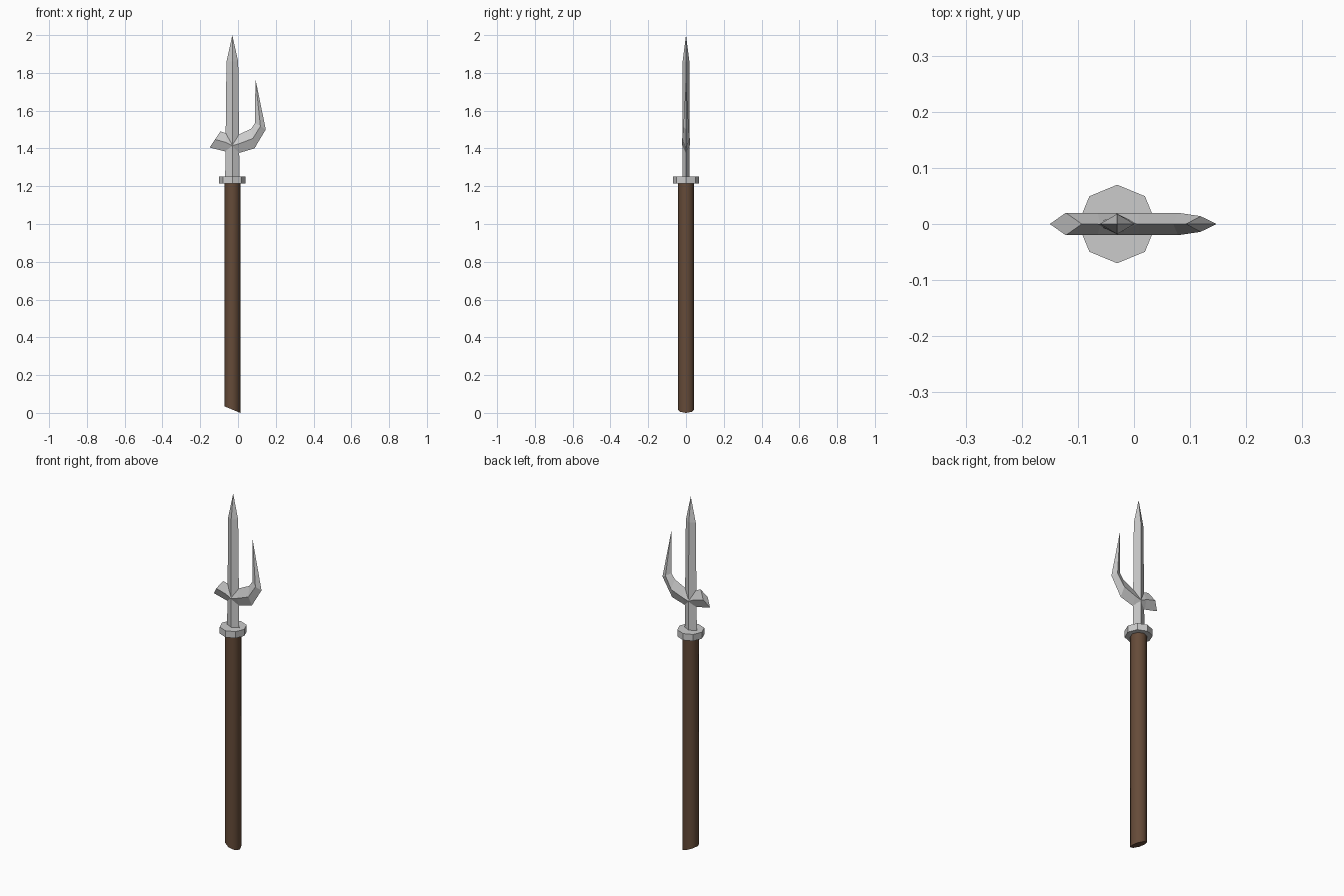
import bpy, math

if "Cube" in bpy.data.objects:
    bpy.data.objects.remove(bpy.data.objects["Cube"])

CX = -0.03  # axis of shaft and blade


def loft(name, rings):
    """Skin equal-length closed rings; a one-point ring becomes a tip."""
    verts, faces, idx = [], [], []
    for ring in rings:
        idx.append(list(range(len(verts), len(verts) + len(ring))))
        verts += ring
    for a, b in zip(idx, idx[1:]):
        n = len(a)
        for i in range(n):
            j = (i + 1) % n
            faces.append((a[i], a[j], b[0]) if len(b) == 1
                         else (a[i], a[j], b[j], b[i]))
    faces.append(idx[0][::-1])
    if len(idx[-1]) > 1:
        faces.append(idx[-1])
    mesh = bpy.data.meshes.new(name)
    mesh.from_pydata(verts, [], faces)
    obj = bpy.data.objects.new(name, mesh)
    bpy.context.collection.objects.link(obj)
    # consistent outward normals
    bpy.ops.object.select_all(action='DESELECT')
    bpy.context.view_layer.objects.active = obj
    obj.select_set(True)
    bpy.ops.object.mode_set(mode='EDIT')
    bpy.ops.mesh.select_all(action='SELECT')
    bpy.ops.mesh.normals_make_consistent(inside=False)
    bpy.ops.object.mode_set(mode='OBJECT')
    return obj


def octagon(r, z, slant=0.0):
    pts = []
    for i in range(8):
        a = i * math.pi / 4
        c = math.cos(a)
        pts.append((CX + r * c, r * math.sin(a), z + slant * (1 - c) / 2))
    return pts


def blade_ring(w, t, z):
    return [(CX - w, 0, z), (CX, -t, z), (CX + w, 0, z), (CX, t, z)]


def hook_ring(upper, lower, t):
    mx, mz = (upper[0] + lower[0]) / 2, (upper[1] + lower[1]) / 2
    return [(upper[0], 0, upper[1]), (mx, -t, mz),
            (lower[0], 0, lower[1]), (mx, t, mz)]


# wooden shaft with a slanted butt
shaft = loft("shaft", [octagon(0.042, 0, 0.035), octagon(0.042, 1.22)])
bpy.ops.object.shade_smooth_by_angle(angle=math.radians(50))
wood = bpy.data.materials.new("wood")
wood.diffuse_color = (0.13, 0.07, 0.04, 1)
wood.use_nodes = True
wood.node_tree.nodes["Principled BSDF"].inputs["Base Color"].default_value = wood.diffuse_color
shaft.data.materials.append(wood)

# octagonal collar
loft("collar", [octagon(0.07, 1.215), octagon(0.07, 1.252)])

# diamond-section spear blade
loft("blade", [blade_ring(0.038, 0.019, 1.24), blade_ring(0.031, 0.018, 1.86),
               [(CX, 0, 2.0)]])

# crosspiece with blunt left lug and upswept right hook
sections = [((-0.093, 1.49), (-0.15, 1.405), 0.02),
            ((-0.06, 1.48), (-0.07, 1.385), 0.02),
            ((-0.03, 1.46), (-0.03, 1.37), 0.02),
            ((0.008, 1.475), (0.008, 1.377), 0.02),
            ((0.07, 1.505), (0.087, 1.40), 0.02),
            ((0.09, 1.535), (0.147, 1.50), 0.014)]
loft("hook", [hook_ring(*s) for s in sections] + [[(0.092, 0, 1.77)]])
